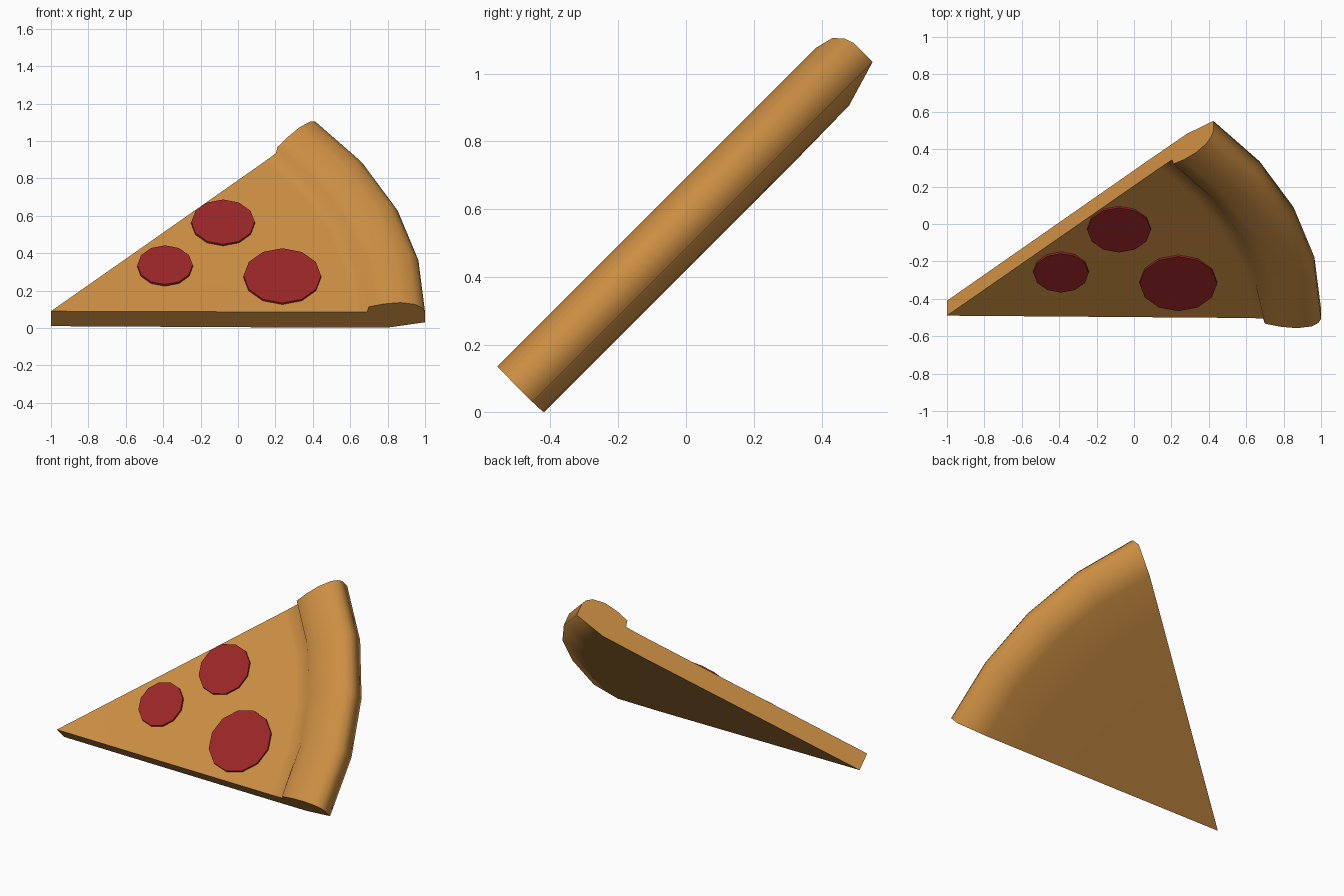
import bpy, bmesh, math

if "Cube" in bpy.data.objects:
    bpy.data.objects.remove(bpy.data.objects["Cube"])

TILT = math.radians(45)          # the whole slice leans back
TIP = (-1.0, -0.283)             # tip of the slice in its own plane
BOTTOM, CHEESE = 0.297, 0.412    # heights above the slice plane


def material(name, rgb):
    m = bpy.data.materials.new(name)
    m.diffuse_color = (*rgb, 1)
    m.use_nodes = True
    m.node_tree.nodes["Principled BSDF"].inputs["Base Color"].default_value = m.diffuse_color
    return m


def finish(bm, name, mat, angle):
    bmesh.ops.recalc_face_normals(bm, faces=bm.faces)
    me = bpy.data.meshes.new(name)
    bm.to_mesh(me)
    bm.free()
    me.materials.append(mat)
    ob = bpy.data.objects.new(name, me)
    bpy.context.collection.objects.link(ob)
    ob.rotation_euler.x = TILT
    bpy.ops.object.select_all(action='DESELECT')
    ob.select_set(True)
    bpy.context.view_layer.objects.active = ob
    bpy.ops.object.shade_smooth_by_angle(angle=math.radians(angle))
    return ob


bread = material("baked dough", (0.60, 0.27, 0.056))
red = material("pepperoni red", (0.32, 0.019, 0.02))

# Slice: crust profile (radius, height) swept through a wedge, closed to the tip
profile = [(1.5, BOTTOM), (1.8, 0.30), (2.0, 0.342), (2.0, 0.42), (1.985, 0.45),
           (1.95, 0.476), (1.87, 0.49), (1.78, 0.479), (1.70, 0.457),
           (1.69, 0.418), (1.60, 0.415)]
STEPS = 4
bm = bmesh.new()
tip_low = bm.verts.new((*TIP, BOTTOM))
tip_top = bm.verts.new((*TIP, 0.41))
rings = []
for i in range(STEPS + 1):
    t = i / STEPS
    a = math.radians(-0.45 + 45.05 * t)
    soften = 0.03 * math.sin(math.pi * t)      # crust foot is gentler mid-slice
    ring = []
    for k, (r, h) in enumerate(profile):
        if k == 9:
            r -= soften
        ring.append(bm.verts.new((TIP[0] + r * math.cos(a), TIP[1] + r * math.sin(a), h)))
    rings.append(ring)
for a, b in zip(rings, rings[1:]):
    for k in range(len(profile) - 1):
        bm.faces.new((a[k], b[k], b[k + 1], a[k + 1]))
    bm.faces.new((tip_low, a[0], b[0]))
    bm.faces.new((tip_top, a[-1], b[-1]))
for ring in (rings[0], rings[-1]):             # cut side walls
    bm.faces.new([tip_low] + ring + [tip_top])
finish(bm, "pizza_slice", bread, 80)

# Pepperoni: thin discs lying on the cheese (x, y in slice plane, radius)
for n, (x, y, r) in enumerate([(-0.08, 0.378, 0.172), (-0.39, 0.053, 0.15),
                               (0.237, -0.028, 0.21)], 1):
    bm = bmesh.new()
    bmesh.ops.create_cone(bm, cap_ends=True, segments=12, radius1=r, radius2=r * 0.985, depth=0.02)
    bmesh.ops.translate(bm, verts=bm.verts, vec=(x, y, CHEESE + 0.002))
    finish(bm, f"pepperoni_{n}", red, 30)
